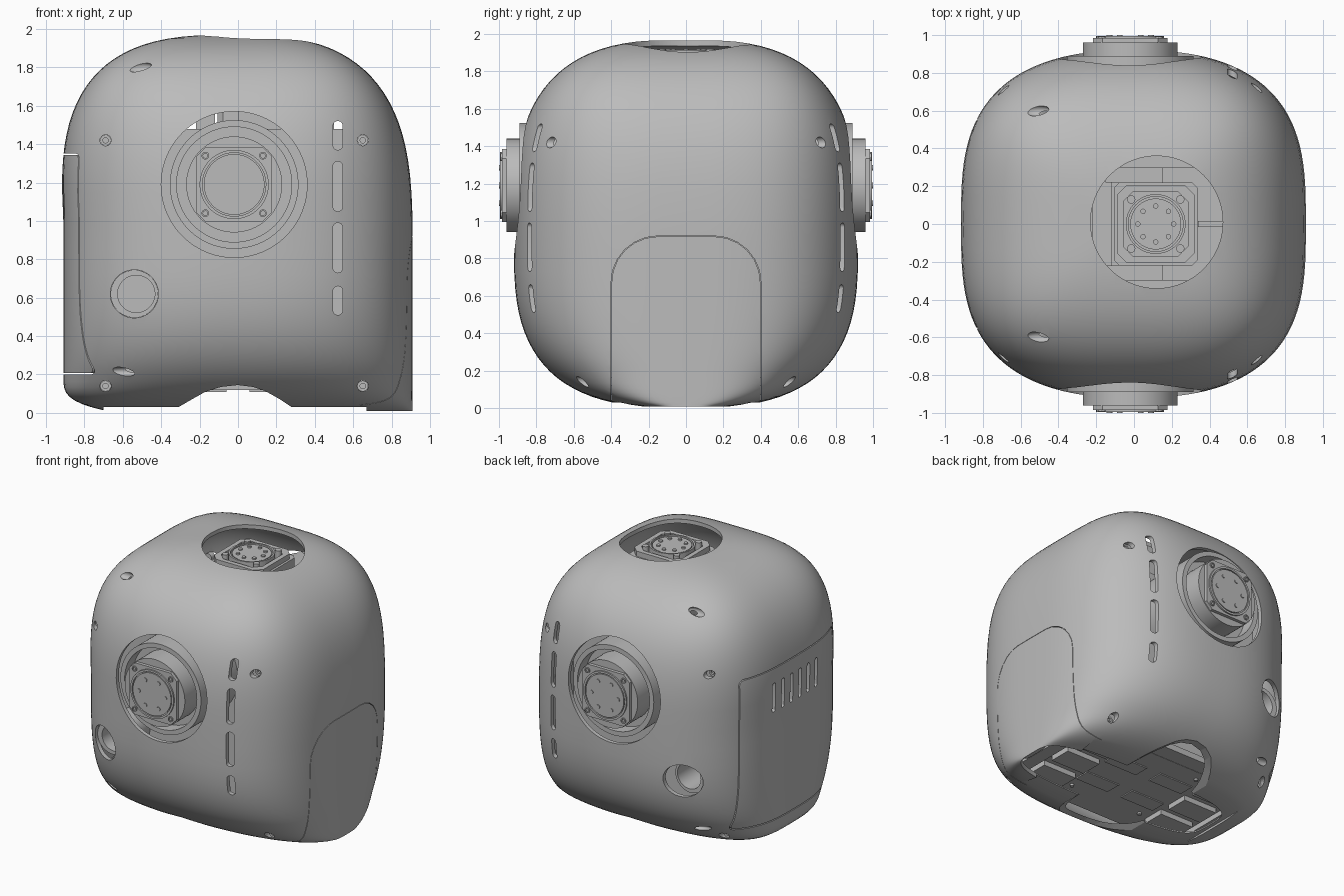
import bpy, bmesh
from math import sin, cos, pi, radians, copysign

if "Cube" in bpy.data.objects:
    bpy.data.objects.remove(bpy.data.objects["Cube"])

grey = bpy.data.materials.new("plain_grey")
grey.use_nodes = True
grey.diffuse_color = (0.5, 0.5, 0.5, 1)
grey.node_tree.nodes["Principled BSDF"].inputs["Base Color"].default_value = (0.5, 0.5, 0.5, 1)

LOW, HIGH, TOP = 0.85, 1.0, 1.97      # straight band between LOW and HIGH, crown at TOP
P = 2.8                               # roundness of the crown and the underside


# ---------- outlines ----------
def circle(u, v, r, n=64):
    return [(u + r * cos(2 * pi * i / n), v + r * sin(2 * pi * i / n)) for i in range(n)]


def rounded(u, v, hw, hh, r, seg=6):
    pts = []
    for k, (su, sv) in enumerate([(1, 1), (-1, 1), (-1, -1), (1, -1)]):
        for i in range(seg + 1):
            a = (k + i / seg) * pi / 2
            pts.append((u + su * (hw - r) + r * cos(a), v + sv * (hh - r) + r * sin(a)))
    return pts


def rect(u, v, hw, hh):
    return [(u - hw, v - hh), (u + hw, v - hh), (u + hw, v + hh), (u - hw, v + hh)]


# ---------- solids ----------
def extrude(bm, axis, outline, lo, hi, inner=None):
    """Prism along an axis; with an inner outline it becomes a ring."""
    def loop(pts, h):
        place = {"x": lambda u, v: (h, u, v), "y": lambda u, v: (u, h, v), "z": lambda u, v: (u, v, h)}[axis]
        return [bm.verts.new(place(u, v)) for u, v in pts]

    def bridge(a, b):
        for i in range(len(a)):
            j = (i + 1) % len(a)
            bm.faces.new((a[i], a[j], b[j], b[i]))
    o1, o2 = loop(outline, lo), loop(outline, hi)
    bridge(o1, o2)
    if inner:
        i1, i2 = loop(inner, lo), loop(inner, hi)
        bridge(i1, i2)
        bridge(o1, i1)
        bridge(o2, i2)
    else:
        bm.faces.new(o1)
        bm.faces.new(o2)


def ellipsoid(bm, centre, size):
    new = bmesh.ops.create_uvsphere(bm, u_segments=24, v_segments=12, radius=1)["verts"]
    bmesh.ops.scale(bm, vec=size, verts=new)
    bmesh.ops.translate(bm, vec=centre, verts=new)


def finish(name, bm, smooth=True):
    bmesh.ops.recalc_face_normals(bm, faces=bm.faces)
    mesh = bpy.data.meshes.new(name)
    bm.to_mesh(mesh)
    bm.free()
    mesh.materials.append(grey)
    obj = bpy.data.objects.new(name, mesh)
    bpy.context.collection.objects.link(obj)
    if smooth:
        shade(obj)
    return obj


def shade(obj):
    bpy.ops.object.select_all(action="DESELECT")
    obj.select_set(True)
    bpy.context.view_layer.objects.active = obj
    bpy.ops.object.shade_smooth_by_angle(angle=radians(30))


# ---------- body form ----------
def section(z):
    """Left (-x) reach, right (+x) reach, depth, and squareness along x and y at a height."""
    if z >= HIGH:
        t = (z - HIGH) / (TOP - HIGH)
        f = (1 - t ** P) ** (1 / P)
        extra = 1.3 * t ** 3
        return (0.91 * f + 0.05 * t * f ** 0.3, 0.91 * f - 0.03 * t * f ** 0.3, 0.92 * f,
                2.45 + extra, 3.1 + extra)
    t = max(0, (LOW - z) / LOW)
    low = max(0, 1 - z / 0.2)
    return (0.91 - 0.28 * low ** 4, 0.91, 0.92 * (1 - t ** P) ** (1 / P),
            2.45 + low ** 2, 3.1 + low ** 2)


def surface_y(x, z):
    neg, pos, depth, nx, ny = section(z)
    return depth * (1 - (abs(x) / (neg if x < 0 else pos)) ** nx) ** (1 / ny)


bm = bmesh.new()
heights = [LOW - LOW * sin(radians(a)) ** (2 / P) for a in range(80, -1, -4)]
heights += [HIGH + (TOP - HIGH) * sin(radians(a)) ** (2 / P) for a in range(0, 90, 4)]
SEG = 128
previous = None
for z in heights:
    neg, pos, depth, nx, ny = section(z)
    ring = []
    for i in range(SEG):
        c, s = cos(2 * pi * i / SEG), sin(2 * pi * i / SEG)
        x = copysign(abs(c) ** (2 / nx), c) * (pos if c > 0 else neg)
        ring.append(bm.verts.new((x, copysign(abs(s) ** (2 / ny), s) * depth, z)))
    if previous:
        for i in range(SEG):
            j = (i + 1) % SEG
            bm.faces.new((previous[i], previous[j], ring[j], ring[i]))
    previous = ring
bm.faces.new(previous)
shell = finish("outer_shell", bm, False)
solid = shell.modifiers.new("wall", "SOLIDIFY")
solid.thickness, solid.offset = 0.03, -1

# ---------- openings in the shell ----------
SCREWS = [(-0.69, 1.42), (-0.69, 0.14), (0.65, 1.42), (0.65, 0.14)]
bm = bmesh.new()
extrude(bm, "y", circle(-0.02, 1.19, 0.38, 96), -1.2, 1.2)            # front and back ports
extrude(bm, "z", circle(0.12, 0.01, 0.35, 96), 1.6, 2.2)             # crown port
extrude(bm, "y", circle(-0.54, 0.62, 0.125), -1.2, 1.2)              # small round ports
for z0, z1 in [(1.37, 1.52), (1.05, 1.31), (0.73, 0.99), (0.51, 0.66)]:
    extrude(bm, "y", rounded(0.52, (z0 + z1) / 2, 0.025, (z1 - z0) / 2, 0.0245), -1.2, 1.2)
for i in range(6):                                                  # door vents
    extrude(bm, "x", rounded(0.25 - 0.1 * i, 1.13, 0.016, 0.11, 0.0155), -1.1, -0.8)
extrude(bm, "x", rounded(0, 0.775, 0.556, 0.575, 0.04), -1.1, -0.68,
        rounded(0, 0.775, 0.549, 0.568, 0.035))                     # door gap
extrude(bm, "x", rounded(0, 0.3, 0.401, 0.62, 0.25), 0.62, 1.1,
        rounded(0, 0.3, 0.398, 0.617, 0.247))                       # side cover gap
arch = [(-0.34, -0.1), (-0.31, 0.03), (-0.25, 0.065), (-0.17, 0.11), (-0.09, 0.135), (0, 0.145),
        (0.08, 0.135), (0.14, 0.115), (0.22, 0.07), (0.28, 0.03), (0.31, -0.1)]
extrude(bm, "y", arch, -1.2, 1.2)
for s in (-1, 1):
    for x, z in SCREWS:
        extrude(bm, "y", circle(x, z, 0.029, 24), s * 0.45, s * 1.2)
    ellipsoid(bm, (-0.51, s * surface_y(-0.51, 1.8), 1.8), (0.07, 0.03, 0.03))
    ellipsoid(bm, (-0.6, s * surface_y(-0.6, 0.215), 0.215), (0.088, 0.03, 0.025))
openings = finish("shell_openings", bm, False)

bm = bmesh.new()
extrude(bm, "z", rect(-0.015, 0, 0.685, 1.2), -0.3, 0.03)
trim = finish("bottom_trim", bm, False)

for cutter in (openings, trim):
    cut = shell.modifiers.new(cutter.name, "BOOLEAN")
    cut.operation, cut.solver, cut.object = "DIFFERENCE", "EXACT", cutter
bpy.context.view_layer.objects.active = shell
for name in [m.name for m in shell.modifiers]:
    bpy.ops.object.modifier_apply(modifier=name)
for cutter in (openings, trim):
    bpy.data.objects.remove(cutter)
shade(shell)


# ---------- parts repeated front and back ----------
for side, s in (("front", -1), ("back", 1)):
    cx, cz = -0.02, 1.19
    bm = bmesh.new()
    extrude(bm, "y", circle(cx, cz, 0.335, 96), s * 0.45, s * 0.89, circle(cx, cz, 0.3, 96))
    extrude(bm, "y", circle(cx, cz, 0.3, 96), s * 0.45, s * 0.79)
    finish(side + "_collar", bm)

    bm = bmesh.new()
    extrude(bm, "y", circle(cx, cz, 0.25, 96), s * 0.7, s * 0.96)
    extrude(bm, "y", rounded(cx, cz, 0.198, 0.195, 0.05, 1), s * 0.9, s * 0.984)
    extrude(bm, "y", circle(cx, cz, 0.18), s * 0.95, s * 0.995, circle(cx, cz, 0.165))
    extrude(bm, "y", circle(cx, cz, 0.158), s * 0.95, s * 0.994)
    for u in (-0.15, 0.15):
        for v in (-0.15, 0.15):
            extrude(bm, "y", circle(cx + u, cz + v, 0.02, 16), s * 0.95, s * 0.992, circle(cx + u, cz + v, 0.012, 16))
    for u, v in circle(cx, cz, 0.11, 6):
        extrude(bm, "y", circle(u, v, 0.015, 16), s * 0.95, s * 1.0)
    finish(side + "_actuator", bm)

    bm = bmesh.new()
    extrude(bm, "y", circle(-0.54, 0.62, 0.124), s * 0.45, s * 0.72, circle(-0.53, 0.62, 0.097))
    finish(side + "_port_sleeve", bm)

    bm = bmesh.new()
    for x, z in SCREWS:
        y = surface_y(x, z) - 0.04
        extrude(bm, "y", circle(x, z, 0.028, 24), s * (y - 0.04), s * y, circle(x, z, 0.014, 24))
        extrude(bm, "y", circle(x, z, 0.014, 24), s * (y - 0.04), s * (y - 0.015))
    finish(side + "_screws", bm)

# ---------- crown actuator ----------
bm = bmesh.new()
cx, cy = 0.115, 0.0
extrude(bm, "z", rounded(cx, cy, 0.222, 0.22, 0.03, 1), 1.4, 1.86)
extrude(bm, "z", rounded(cx, cy, 0.205, 0.205, 0.05, 1), 1.8, 1.9, rounded(cx, cy, 0.17, 0.17, 0.05, 1))
extrude(bm, "z", circle(cx, cy, 0.158), 1.8, 1.915, circle(cx, cy, 0.145))
extrude(bm, "z", circle(cx, cy, 0.135), 1.8, 1.91)
for u in (-0.13, 0.13):
    for v in (-0.13, 0.13):
        extrude(bm, "z", circle(cx + u, cy + v, 0.022, 16), 1.8, 1.92)
for u, v in circle(cx, cy, 0.095, 8):
    extrude(bm, "z", circle(u, v, 0.014, 16), 1.8, 1.92)
finish("crown_actuator", bm)

# ---------- inner frame ----------
bm = bmesh.new()
extrude(bm, "z", rect(-0.03, 0, 0.65, 0.45), 0.16, 1.48)
extrude(bm, "z", rect(0.25, 0, 0.25, 0.3), 1.48, 1.58)
extrude(bm, "z", rect(-0.17, 0, 0.05, 0.32), 1.48, 1.65)
for s in (-1, 1):
    extrude(bm, "z", rect(0.0, s * 0.26, 0.15, 0.04), 1.58, 1.74)
extrude(bm, "z", rect(0.42, 0, 0.08, 0.015), 1.58, 1.72)
finish("inner_frame", bm, False)

# ---------- base plate with raised pads ----------
bm = bmesh.new()
extrude(bm, "z", rect(0, 0, 0.8, 0.38), 0.118, 0.165)
extrude(bm, "z", rect(0, 0, 0.5, 0.5), 0.12, 0.165)
for s in (-1, 1):
    extrude(bm, "z", rect(s * 0.75, 0, 0.05, 0.3), 0.08, 0.12)
    for y in (-0.25, 0, 0.25):
        extrude(bm, "z", rect(s * 0.52, y, 0.14, 0.085), 0.08, 0.12)
    for y in (-0.15, 0.15):
        extrude(bm, "z", rect(s * 0.2, y, 0.14, 0.06), 0.11, 0.12)
    for y in (-0.3, 0.3):
        extrude(bm, "z", circle(s * 0.3, y, 0.015, 16), 0.105, 0.12)
finish("base_plate", bm, False)
